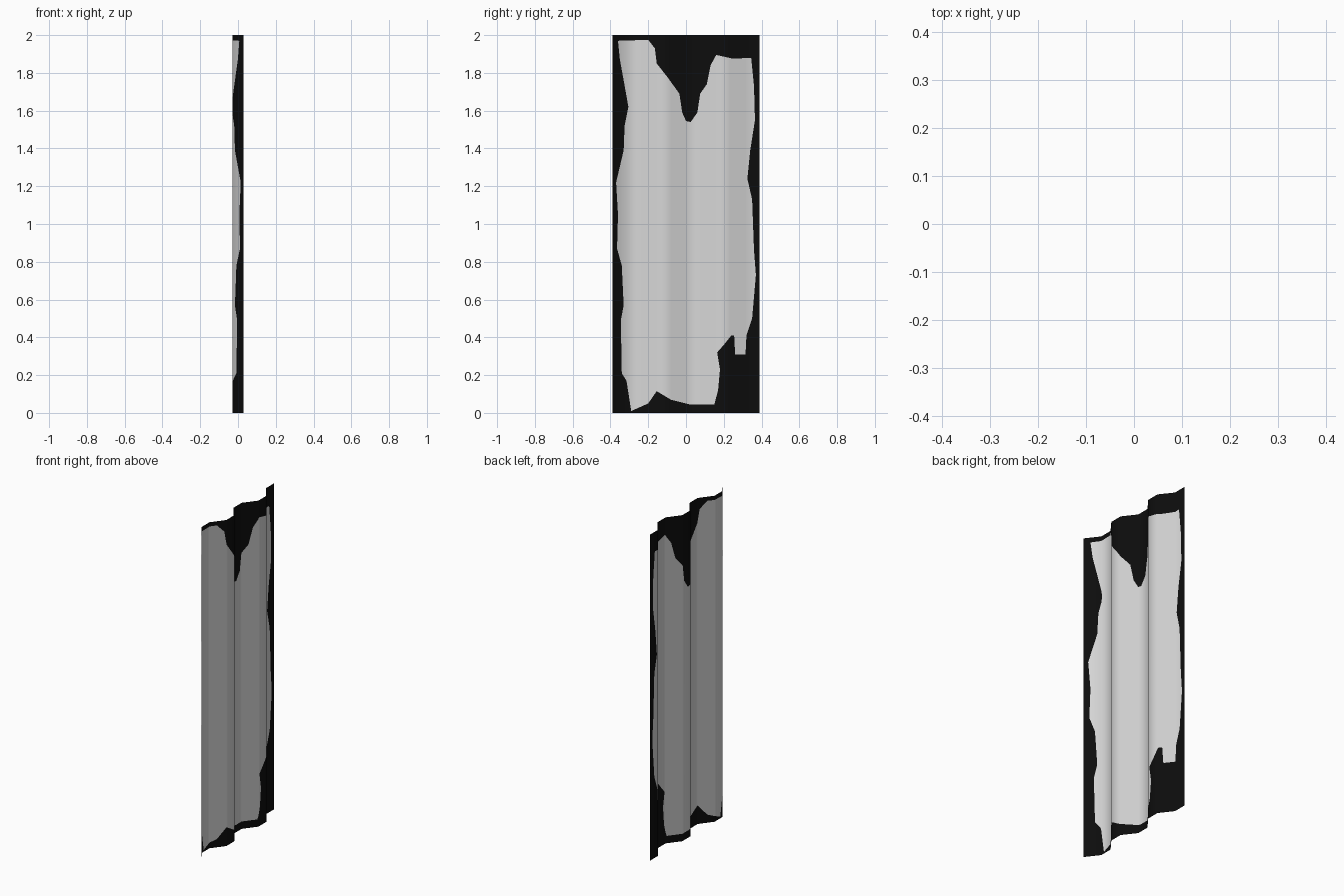
import bpy
from mathutils import Vector
from mathutils.geometry import delaunay_2d_cdt

if "Cube" in bpy.data.objects:
    bpy.data.objects.remove(bpy.data.objects["Cube"])

HALF_W, HEIGHT, DEPTH, SEGS = 0.39, 2.0, 0.03, 10
STEP = 2 * HALF_W / SEGS

# Corrugated profile: down slope, low flat, up slope, high flat, repeated
WAVE = [1, -1, -1, 1]
ys = [-HALF_W + i * STEP for i in range(SEGS + 1)]
xs = [DEPTH * WAVE[i % 4] for i in range(SEGS + 1)]

seg_n = [Vector((STEP, xs[i] - xs[i + 1], 0)).normalized() for i in range(SEGS)]
corner_n = [(seg_n[max(i - 1, 0)] + seg_n[min(i, SEGS - 1)]).normalized()
            for i in range(SEGS + 1)]


def on_profile(y, values):
    """Interpolate values given at the profile corners."""
    t = min(max((y + HALF_W) / STEP, 0), SEGS)
    i = min(int(t), SEGS - 1)
    return values[i] + (values[i + 1] - values[i]) * (t - i)


# Ragged outline of the pale area, as (y, z)
OUTLINE = [
    (-.36, 1.97), (-.2, 1.975), (-.165, 1.93), (-.155, 1.85), (-.10, 1.78),
    (-.035, 1.69), (-.02, 1.59), (0, 1.545), (.025, 1.54), (.06, 1.59),
    (.075, 1.69), (.11, 1.74), (.13, 1.84), (.16, 1.895), (.25, 1.875),
    (.345, 1.88), (.36, 1.73), (.365, 1.55), (.34, 1.39), (.325, 1.24),
    (.35, 1.13), (.36, .86), (.37, .73), (.35, .5), (.32, .41),
    (.315, .31), (.26, .31), (.255, .41), (.24, .41), (.2, .36),
    (.165, .32), (.18, .23), (.17, .12), (.15, .045), (.02, .045),
    (-.08, .07), (-.155, .115), (-.2, .05), (-.29, .01), (-.315, .17),
    (-.34, .21), (-.345, .49), (-.33, .57), (-.34, .78), (-.365, .87),
    (-.36, 1.05), (-.37, 1.22), (-.33, 1.39), (-.325, 1.52), (-.305, 1.62),
    (-.33, 1.76), (-.35, 1.87)]


def inside(y, z):
    hit = False
    for (y0, z0), (y1, z1) in zip(OUTLINE, OUTLINE[1:] + OUTLINE[:1]):
        if (z0 > z) != (z1 > z) and y < y0 + (y1 - y0) * (z - z0) / (z1 - z0):
            hit = not hit
    return hit


# Flat layout: fold lines plus the outline, triangulated together
n = len(OUTLINE)
pts = [Vector(p) for p in OUTLINE]
edges = [(i, (i + 1) % n) for i in range(n)]
for i, y in enumerate(ys):
    pts += [Vector((y, 0)), Vector((y, HEIGHT))]
    a = n + 2 * i
    edges.append((a, a + 1))
    if i:
        edges += [(a - 2, a), (a - 1, a + 1)]
flat, _, tris, *_ = delaunay_2d_cdt(pts, edges, [], 0, 1e-5)

# Fold the layout into the corrugated sheet
mesh = bpy.data.meshes.new("corrugated_sheet")
mesh.from_pydata([(on_profile(p.x, xs), p.x, p.y) for p in flat], [],
                 [list(t) for t in tris])
for name, v in (("black border", .004), ("pale grey", .68)):
    mat = bpy.data.materials.new(name)
    mat.diffuse_color = (v, v, v, 1)
    mat.use_nodes = True
    mat.node_tree.nodes["Principled BSDF"].inputs["Base Color"].default_value = mat.diffuse_color
    mesh.materials.append(mat)
for poly in mesh.polygons:
    c = poly.center
    poly.material_index = int(inside(c.y, c.z))
    poly.use_smooth = True
mesh.update()

# Soft shading across the folds
mesh.normals_split_custom_set_from_vertices(
    [on_profile(p.x, corner_n).normalized() for p in flat])

sheet = bpy.data.objects.new("corrugated_sheet", mesh)
bpy.context.collection.objects.link(sheet)
